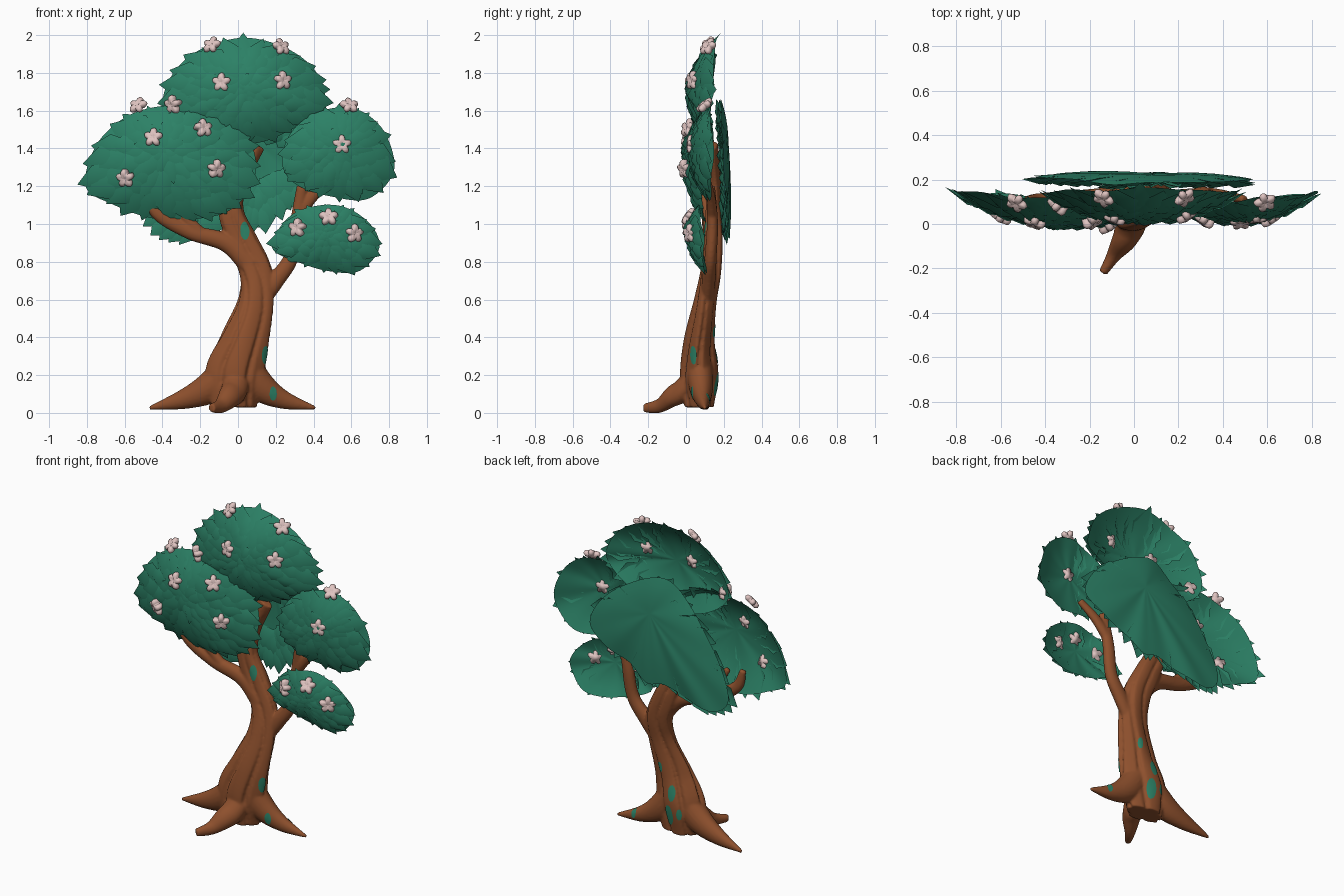
import bpy
import math
import random
from mathutils import Vector

random.seed(4)
cube = bpy.data.objects.get("Cube")
if cube:
    bpy.data.objects.remove(cube)


def material(name, rgb):
    m = bpy.data.materials.new(name)
    m.use_nodes = True
    m.diffuse_color = (*rgb, 1)
    bsdf = next(n for n in m.node_tree.nodes if n.type == 'BSDF_PRINCIPLED')
    bsdf.inputs["Base Color"].default_value = (*rgb, 1)
    bsdf.inputs["Roughness"].default_value = 0.8
    return m


GREEN = material("leaf green", (0.025, 0.22, 0.133))
BROWN = material("bark brown", (0.27, 0.08, 0.026))
PINK = material("blossom pink", (0.74, 0.55, 0.53))


def build(name, verts, faces, mat):
    me = bpy.data.meshes.new(name)
    me.from_pydata([tuple(v) for v in verts], [], faces)
    me.materials.append(mat)
    me.shade_smooth()
    ob = bpy.data.objects.new(name, me)
    bpy.context.collection.objects.link(ob)
    return ob


def spline(p0, p1, p2, p3, f):
    return 0.5 * (2 * p1 + (p2 - p0) * f + (2 * p0 - 5 * p1 + 4 * p2 - p3) * f * f
                  + (3 * p1 - p0 - 3 * p2 + p3) * f ** 3)


# Trunk, branches and roots: swept tubes fused into one skin
def tube(verts, faces, path, flat=0.8, groove=0.0, sides=20, steps=7):
    pts = [Vector(p) for p in path]
    ext = [2 * pts[0] - pts[1]] + pts + [2 * pts[-1] - pts[-2]]
    line = [spline(*ext[i:i + 4], k / steps) for i in range(len(pts) - 1) for k in range(steps)]
    line.append(pts[-1])
    start = len(verts)
    for i, p in enumerate(line):
        tan = (line[min(i + 1, len(line) - 1)] - line[max(i - 1, 0)]).xyz
        side = Vector((0, 1, 0)).cross(tan).normalized()
        back = tan.cross(side).normalized()
        for k in range(sides):
            a = math.tau * k / sides
            cut = max(0, math.sin(6 * a + 4 * p.z + math.sin(9 * p.z))) ** 5
            r = p.w * (1 + groove * (0.3 * math.sin(4 * a + 5 * p.z) - cut))
            verts.append(p.xyz + side * r * math.cos(a) + back * r * flat * math.sin(a))
    for i in range(len(line) - 1):
        for k in range(sides):
            a, b = start + i * sides + k, start + i * sides + (k + 1) % sides
            faces.append((a, b, b + sides, a + sides))
    faces.append(tuple(range(start, start + sides)))
    faces.append(tuple(range(len(verts) - sides, len(verts))))


verts, faces = [], []
tube(verts, faces, [(-.02, .07, .03, .12), (-.015, .07, .2, .155), (.035, .07, .38, .125),
                    (.092, .1, .58, .095), (.095, .13, .74, .09), (.03, .145, .9, .083),
                    (-.035, .145, 1.06, .07), (-.01, .15, 1.22, .058), (.1, .14, 1.42, .045)],
     flat=0.62, groove=0.2, sides=72)
for path in (
    # left and right boughs with their forks
    [(.07, .13, .78, .06), (-.06, .13, .9, .05), (-.26, .12, .96, .04), (-.43, .11, 1.06, .035), (-.48, .11, 1.18, .02)],
    [(-.2, .12, .95, .035), (-.3, .11, 1.06, .025), (-.36, .09, 1.15, .02)],
    [(.12, .11, .58, .04), (.2, .12, .7, .045), (.28, .13, .82, .04), (.31, .14, 1.0, .037), (.34, .13, 1.2, .03)],
    [(.31, .14, 1.04, .035), (.4, .13, 1.15, .03), (.5, .11, 1.24, .022)],
    # side roots and front root
    [(-.03, .07, .25, .09), (-.14, .08, .14, .085), (-.28, .095, .075, .055), (-.47, .11, .025, .01)],
    [(.03, .07, .25, .09), (.12, .08, .14, .08), (.24, .09, .07, .05), (.41, .1, .025, .01)],
    [(0, .05, .2, .07), (-.02, -.02, .12, .07), (-.045, -.075, .085, .062), (-.09, -.14, .038, .04),
     (-.14, -.22, .025, .024)],
):
    tube(verts, faces, path)
trunk = build("trunk_and_roots", verts, faces, BROWN)
remesh = trunk.modifiers.new("fuse", 'REMESH')
remesh.mode = 'VOXEL'
remesh.voxel_size = 0.008
remesh.use_smooth_shade = True
soften = trunk.modifiers.new("soften", 'SMOOTH')
soften.factor = 0.5
soften.iterations = 3

# Moss patches laid on the bark
bpy.context.view_layer.update()
skin = trunk.evaluated_get(bpy.context.evaluated_depsgraph_get())
moss_spots = [(.2, -.02, .3, .05), (.2, -.02, .1, .04), (.05, -.1, .98, .05), (-.02, .3, .32, .05),
              (.04, .3, .13, .065), (-.12, .3, .17, .035), (.3, .2, .1, .035), (.1, .3, .42, .035)]
for n, (x, y, z, size) in enumerate(moss_spots):
    hit, p, nor, _ = skin.closest_point_on_mesh(Vector((x, y, z)))
    side = nor.cross(Vector((0, 0, 1))).normalized()
    up = side.cross(nor)
    ring = [p + nor * 0.005]
    for k in range(12):
        a = math.tau * k / 12
        q = p + side * size * 0.5 * math.cos(a) + up * size * math.sin(a)
        hit, q, qn, _ = skin.closest_point_on_mesh(q)
        ring.append(q + qn * 0.003)
    build(f"moss_patch_{n}", ring, [(0, k + 1, (k + 1) % 12 + 1) for k in range(12)], GREEN)


# Five-petalled blossom facing along a direction
def blossom(name, pos, facing, radius, stem):
    rot = facing.to_track_quat('Z', 'Y')
    count, loops = 40, [(0.75, -stem), (1, -0.006), (0.9, 0.01), (0.5, 0.016), (0.15, 0.008)]
    vs, fs = [], []
    for scale, h in loops:
        for k in range(count):
            a = math.tau * k / count
            r = radius * scale * (0.55 + 0.45 * abs(math.cos(2.5 * a)))
            vs.append(pos + rot @ Vector((r * math.sin(a), r * math.cos(a), h)))
    for i in range(len(loops) - 1):
        for k in range(count):
            a, b = i * count + k, i * count + (k + 1) % count
            fs.append((b, a, a + count, b + count))
    fs += [tuple(range(count)), tuple(reversed(range(len(vs) - count, len(vs))))]
    build(name, vs, fs, PINK)


# Leaf canopy: a shallow domed sheet covered by rings of overlapping pointed leaves
def canopy(name, centre, outline, y0, gx, gz, depth, leaf, flowers=(), rings=(1, .82, .64, .47, .31, .16)):
    pts = [Vector(p) for p in outline]
    n = len(pts)
    c = Vector(centre)

    def rim(u):
        i, f = int(u * n) % n, (u * n) % 1
        return spline(pts[i - 1], pts[i], pts[(i + 1) % n], pts[(i + 2) % n], f)

    def surf(u, t):
        p = c + (rim(u % 1) - c) * t
        fold = 0.005 * t * (math.cos(5 * math.tau * u + 1) + 0.7 * math.cos(8 * math.tau * u))
        y = y0 + gx * (p.x - c.x) + gz * (p.y - c.y) - depth * (1 - abs(t) ** 2.4) + fold
        return Vector((p.x, y, p.y))

    # smooth folded backing sheet
    seg, levels = 88, (0.15, 0.35, 0.55, 0.75, 0.95)
    vs = [surf(0, 0)]
    fs = [(0, k + 1, (k + 1) % seg + 1) for k in range(seg)]
    for i, t in enumerate(levels):
        for k in range(seg):
            vs.append(surf(k / seg, t))
            if i:
                a, b = 1 + i * seg + k, 1 + i * seg + (k + 1) % seg
                fs.append((a - seg, a, b, b - seg))

    # cupped leaves, lifted off the sheet towards their tips
    around = sum((rim(k / 50) - rim((k + 1) / 50)).length for k in range(50))
    for j, t in enumerate(rings):
        count = max(5, round(around * t / (leaf * 0.68)))
        for k in range(count):
            u = (k + 0.5 * (j % 2) + random.uniform(-.25, .25)) / count
            reach = (rim(u % 1) - c).length
            out = Vector((0, -1, 0))
            tip = surf(u, t * 1.015 + random.uniform(-.05, .04))
            base = surf(u, max(-.12, t - leaf * 1.3 / reach)) + out * 0.008
            d = tip - base
            side = Vector((d.z, 0, -d.x)).normalized() * leaf * random.uniform(.45, .58)
            mid = base + d * 0.5
            lift = random.uniform(.012, .036) * min(1, 1.5 - t)
            tip += out * lift
            s = len(vs)
            vs += [base - side * .6, base + side * .6, mid + side + out * .006, tip,
                   mid - side + out * .006, mid + out * (.03 + lift * .6)]
            fs += [(s + a, s + (a + 1) % 5, s + 5) for a in range(5)]
    build(name, vs, fs, GREEN)

    # Blossoms sit on the dome
    for m, (x, z) in enumerate(flowers):
        off = Vector((x, z)) - c
        u = max((k / 150 for k in range(150)),
                key=lambda w: (rim(w) - c).normalized().dot(off.normalized()))
        t = min(1, off.length / (rim(u) - c).length)
        tilt = off.normalized() * t * 0.85
        facing = Vector((tilt.x, -0.7, tilt.y)).normalized()
        blossom(f"{name}_blossom_{m}", Vector((x, surf(u, t).y - 0.036, z)), facing, 0.053,
                0.048 if t < 0.9 else 0.02)


canopy("back_canopy", (.1, 1.43),
       [(.05, 1.67), (-.16, 1.55), (-.36, 1.3), (-.48, 1.02), (-.38, .9), (-.18, .93), (0, .98), (.12, .96),
        (.25, 1.05), (.42, 1.12), (.56, 1.25), (.41, 1.48)],
       .19, 0, -.06, -.035, .13, rings=(1, .85))
canopy("top_canopy", (.03, 1.72),
       [(.03, 2.0), (-.2, 1.94), (-.35, 1.82), (-.42, 1.65), (-.34, 1.53), (-.15, 1.44), (.08, 1.41), (.28, 1.48),
        (.46, 1.6), (.48, 1.7), (.41, 1.84), (.25, 1.95)],
       .155, 0, .06, .11, .14, [(-.14, 1.95), (.23, 1.94), (-.09, 1.75), (.24, 1.76), (-.35, 1.63)])
canopy("left_canopy", (-.37, 1.38),
       [(-.38, 1.64), (-.6, 1.58), (-.77, 1.42), (-.83, 1.19), (-.68, 1.09), (-.45, 1.01), (-.2, 1.01), (-.02, 1.06),
        (.1, 1.2), (.11, 1.38), (0, 1.53), (-.17, 1.62)],
       .125, -.08, 0, .1, .15, [(-.53, 1.63), (-.45, 1.46), (-.18, 1.51), (-.6, 1.24), (-.11, 1.29)])
canopy("right_canopy", (.53, 1.41),
       [(.55, 1.63), (.37, 1.58), (.25, 1.46), (.22, 1.3), (.31, 1.19), (.5, 1.13), (.7, 1.12), (.84, 1.27),
        (.8, 1.47), (.69, 1.59)],
       .12, .1, 0, .065, .14, [(.59, 1.63), (.55, 1.42)])
canopy("lower_right_canopy", (.47, .95),
       [(.47, 1.11), (.3, 1.07), (.2, .97), (.17, .86), (.31, .79), (.48, .74), (.65, .74), (.76, .86),
        (.73, .98), (.61, 1.08)],
       .09, .02, -.1, .055, .12, [(.48, 1.04), (.31, .98), (.62, .95)])
